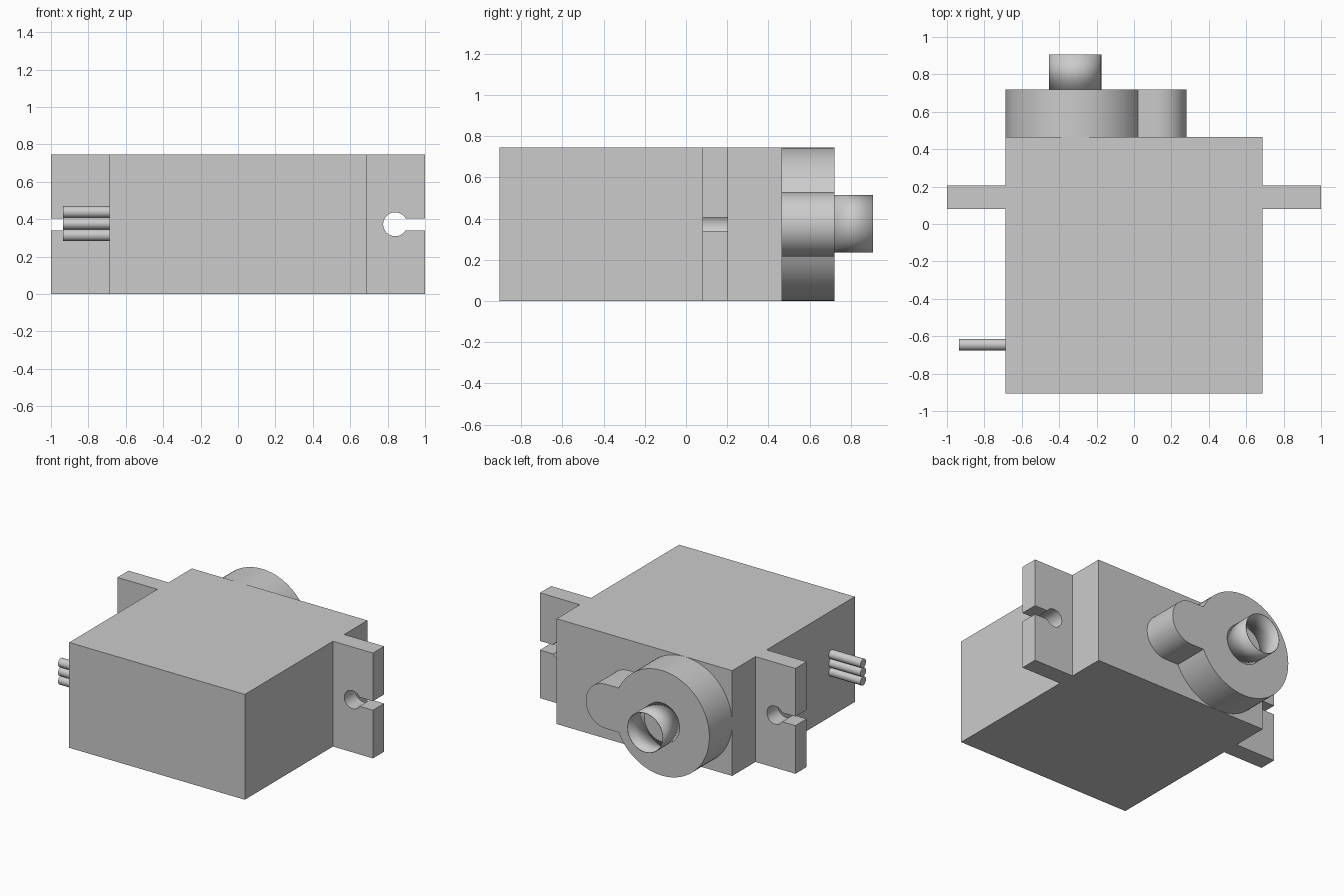
import bpy, bmesh
from math import pi, asin, sin, cos, sqrt
from mathutils import Matrix, Vector

cube = bpy.data.objects.get("Cube")
if cube:
    bpy.data.objects.remove(cube, do_unlink=True)

grey = bpy.data.materials.new("plain grey")
grey.use_nodes = True
colour = (0.6, 0.6, 0.6, 1)
grey.diffuse_color = colour
grey.node_tree.nodes["Principled BSDF"].inputs["Base Color"].default_value = colour

HEIGHT = 0.745
MID = HEIGHT / 2
HALF_W = 0.687
BACK = 0.465
HOUSING_END = 0.72
SHAFT_X = -0.315


def finish(name, bm):
    bmesh.ops.recalc_face_normals(bm, faces=bm.faces)
    mesh = bpy.data.meshes.new(name)
    bm.to_mesh(mesh)
    bm.free()
    mesh.materials.append(grey)
    obj = bpy.data.objects.new(name, mesh)
    bpy.context.collection.objects.link(obj)
    bpy.ops.object.select_all(action='DESELECT')
    obj.select_set(True)
    bpy.context.view_layer.objects.active = obj
    bpy.ops.object.shade_smooth_by_angle()
    return obj


def arc(cx, cz, r, start, end, steps):
    angles = [start + (end - start) * i / steps for i in range(steps + 1)]
    return [(cx + r * cos(a), cz + r * sin(a)) for a in angles]


def extrude_y(name, outline, y0, y1):
    """Solid with an x-z outline, running from y0 to y1."""
    bm = bmesh.new()
    face = bm.faces.new([bm.verts.new((x, y0, z)) for x, z in outline])
    grown = bmesh.ops.extrude_face_region(bm, geom=[face], use_keep_orig=True)
    verts = [v for v in grown["geom"] if isinstance(v, bmesh.types.BMVert)]
    bmesh.ops.translate(bm, verts=verts, vec=(0, y1 - y0, 0))
    return finish(name, bm)


def cylinder(name, centre, axis, r, length, caps=True):
    bm = bmesh.new()
    turn = Vector((0, 0, 1)).rotation_difference(Vector(axis)).to_matrix().to_4x4()
    bmesh.ops.create_cone(bm, cap_ends=caps, segments=48, radius1=r, radius2=r,
                          depth=length, matrix=Matrix.Translation(centre) @ turn)
    return finish(name, bm)


# Case
extrude_y("case", [(-HALF_W, 0), (HALF_W, 0), (HALF_W, HEIGHT), (-HALF_W, HEIGHT)],
          -0.905, BACK)

# Mounting ears, each with a keyhole slot open to the outer edge
hole_r, slot = 0.064, 0.032
gap = asin(slot / hole_r)
keyhole = arc(0.84, MID, hole_r, gap, 2 * pi - gap, 32)
ear = ([(HALF_W, HEIGHT), (1, HEIGHT), (1, MID + slot)] + keyhole
       + [(1, MID - slot), (1, 0), (HALF_W, 0)])
for side, name in ((1, "left_ear"), (-1, "right_ear")):
    extrude_y(name, [(side * x, z) for x, z in ear], 0.08, 0.205)

# Gear housing: large disc with a round-ended lobe
big_r, lobe_r, lobe_x = 0.372, 0.157, 0.123
join = asin(lobe_r / big_r)
housing = (arc(SHAFT_X, MID, big_r, join, 2 * pi - join, 64)
           + arc(lobe_x, MID, lobe_r, -pi / 2, pi / 2, 28))
extrude_y("gear_housing", housing, BACK, HOUSING_END)

# Hollow output shaft
shaft = cylinder("output_shaft", (SHAFT_X, (HOUSING_END + 0.907) / 2, MID + 0.003),
                 (0, 1, 0), 0.14, 0.907 - HOUSING_END, caps=False)
wall = shaft.modifiers.new("wall", 'SOLIDIFY')
wall.thickness = 0.004
wall.offset = -1

# Three cable wires
for i, place in enumerate(("lower", "middle", "upper")):
    cylinder(place + "_wire", (-(HALF_W + 0.935) / 2, -0.645, MID + 0.004 + (i - 1) * 0.062),
             (1, 0, 0), 0.031, 0.935 - HALF_W)
